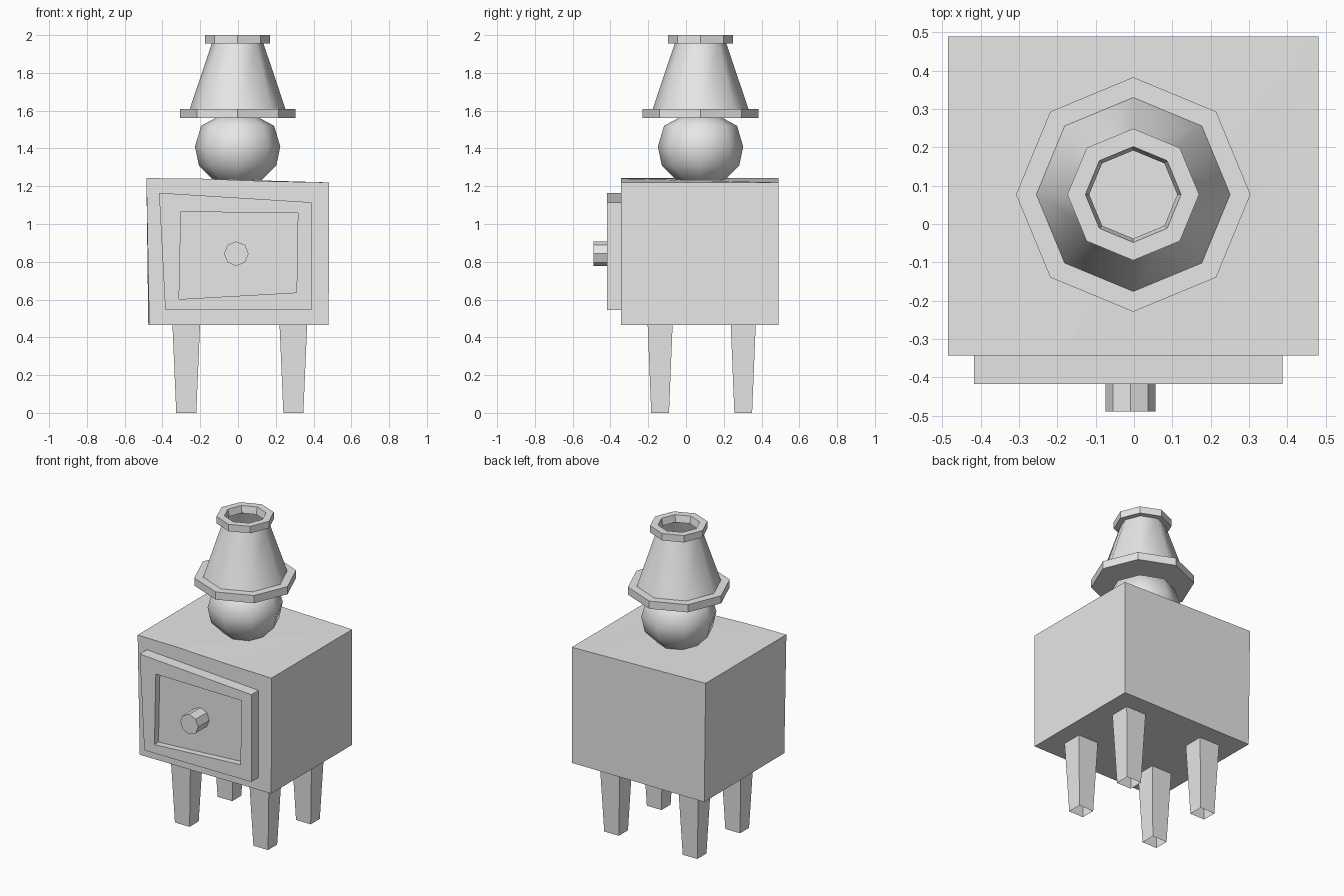
import bpy, bmesh, math
from mathutils import Matrix

if "Cube" in bpy.data.objects:
    bpy.data.objects.remove(bpy.data.objects["Cube"])

grey = bpy.data.materials.new("light_grey")
grey.diffuse_color = (0.8, 0.8, 0.8, 1)
grey.use_nodes = True
grey.node_tree.nodes["Principled BSDF"].inputs["Base Color"].default_value = grey.diffuse_color


def make(name, verts, faces, smooth=None):
    me = bpy.data.meshes.new(name)
    bm = bmesh.new()
    vs = [bm.verts.new(v) for v in verts]
    for f in faces:
        bm.faces.new([vs[i] for i in f])
    bmesh.ops.recalc_face_normals(bm, faces=bm.faces)
    bm.to_mesh(me)
    bm.free()
    me.materials.append(grey)
    ob = bpy.data.objects.new(name, me)
    bpy.context.collection.objects.link(ob)
    if smooth:
        bpy.ops.object.select_all(action='DESELECT')
        ob.select_set(True)
        bpy.context.view_layer.objects.active = ob
        bpy.ops.object.shade_smooth_by_angle(angle=math.radians(smooth))
    return ob


def lathe(name, profile, smooth=None, sides=8):
    """Octagonal turning around z; a radius of 0 closes the end."""
    verts, rings, faces = [], [], []
    for r, z in profile:
        n = 1 if r == 0 else sides
        rings.append([len(verts) + k for k in range(n)])
        verts += [(r * math.cos(2 * math.pi * k / sides),
                   r * math.sin(2 * math.pi * k / sides), z) for k in range(n)]
    for a, b in zip(rings, rings[1:]):
        for k in range(sides):
            j = (k + 1) % sides
            if len(a) == 1:
                faces.append((a[0], b[j], b[k]))
            elif len(b) == 1:
                faces.append((a[k], a[j], b[0]))
            else:
                faces.append((a[k], a[j], b[j], b[k]))
    return make(name, verts, faces, smooth)


def bridge(a, b, n=4):
    return [(a + k, a + (k + 1) % n, b + (k + 1) % n, b + k) for k in range(n)]


# Cabinet body: crooked box whose front top edge sags towards one side
front = [(-0.47, 0.465), (0.48, 0.465), (0.482, 1.22), (0.17, 1.226),
         (0.0, 1.232), (-0.2, 1.24), (-0.485, 1.243)]
body = [(x, -0.343, z) for x, z in front]
body += [(-0.475, 0.49, 0.465), (0.48, 0.49, 0.465), (0.482, 0.49, 1.22), (-0.485, 0.49, 1.243)]
make("cabinet_body", body,
     [range(7), (7, 8, 9, 10), (0, 1, 8, 7), (1, 2, 9, 8), (0, 6, 10, 7),
      (2, 3, 9), (3, 4, 9), (4, 5, 9), (5, 10, 9), (5, 6, 10)])

# Crooked drawer front with a sunken panel
outer = [(-0.385, 0.545), (0.388, 0.545), (0.388, 1.115), (-0.418, 1.165)]
inner = [(-0.312, 0.602), (0.31, 0.637), (0.317, 1.057), (-0.302, 1.065)]
loops = [(outer, -0.343), (outer, -0.417), (inner, -0.417), (inner, -0.375)]
make("drawer_front", [(x, y, z) for pts, y in loops for x, z in pts],
     [(0, 1, 2, 3)] + bridge(0, 4) + bridge(4, 8) + bridge(8, 12) + [(12, 13, 14, 15)])

# Octagonal drawer knob
knob = lathe("drawer_knob", [(0, 0), (0.065, 0), (0.065, 0.118), (0, 0.118)])
knob.data.transform(Matrix.Translation((-0.009, -0.372, 0.843)) @ Matrix.Rotation(math.pi / 2, 4, 'X'))

# Tapered legs, open at the foot
for xn, cx in (("left", -0.274), ("right", 0.293)):
    for yn, cy in (("front", -0.137), ("back", 0.303)):
        corners = [(-1, -1), (1, -1), (1, 1), (-1, 1)]
        verts = [(cx + sx * a, cy + sy * b, z)
                 for a, b, z in ((0.053, 0.047, 0), (0.073, 0.066, 0.466)) for sx, sy in corners]
        make(f"{yn}_{xn}_leg", verts, bridge(0, 4) + [(4, 5, 6, 7)])

# Lamp: round base open at the top, and hollow shade with two rims
base = lathe("lamp_base", [(0, 1.19), (0.12, 1.225), (0.205, 1.31), (0.226, 1.41),
                           (0.193, 1.52), (0.115, 1.562)], 60)
shade = lathe("lamp_shade", [(0.115, 1.56), (0.306, 1.56), (0.306, 1.61), (0.253, 1.61),
                             (0.137, 1.955), (0.172, 1.955), (0.172, 2.0),
                             (0.125, 2.0), (0.115, 1.955)], 44)
for ob in (base, shade):
    ob.location = (-0.002, 0.077, 0)
